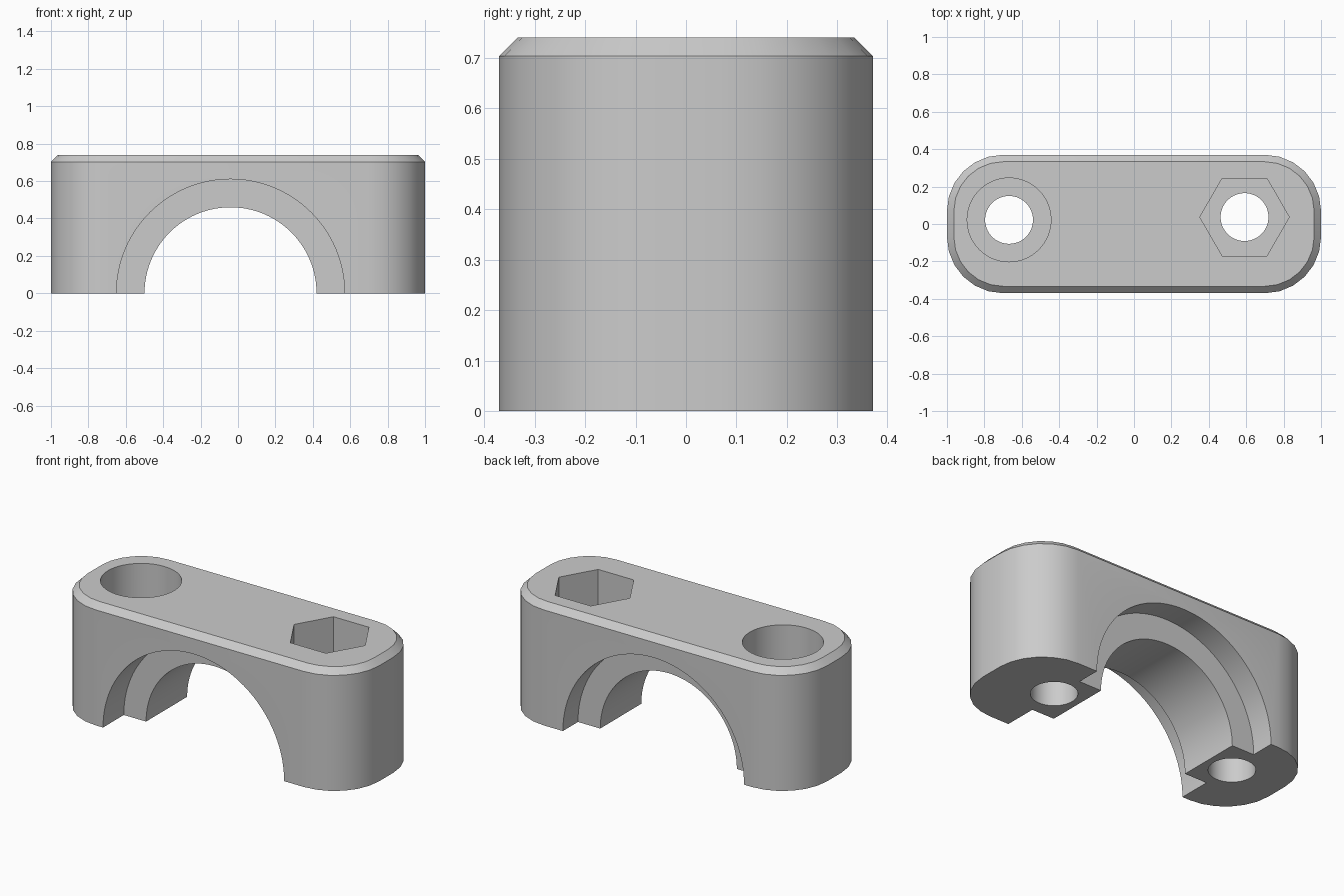
import bpy, bmesh, math

default = bpy.data.objects.get("Cube")
if default:
    bpy.data.objects.remove(default, do_unlink=True)

HEIGHT, HALF_X, HALF_Y = 0.74, 1.0, 0.37
CHAMFER, CORNER = 0.037, 0.3
ARCH_X = -0.04
SEAT_Z = 0.48

grey = bpy.data.materials.new("plain grey")
grey.use_nodes = True
colour = (0.6, 0.6, 0.6, 1)
grey.diffuse_color = colour
grey.node_tree.nodes["Principled BSDF"].inputs["Base Color"].default_value = colour


def outline(inset, steps=6):
    """Rounded rectangle, pulled in by inset."""
    r = CORNER - inset
    points = []
    for quarter, (sx, sy) in enumerate([(1, 1), (-1, 1), (-1, -1), (1, -1)]):
        for i in range(steps + 1):
            a = math.pi / 2 * (quarter + i / steps)
            points.append((sx * (HALF_X - CORNER) + r * math.cos(a),
                           sy * (HALF_Y - CORNER) + r * math.sin(a)))
    return points


def make_body():
    """Stack three outlines: base, chamfer start, top."""
    bm = bmesh.new()
    rings = [[bm.verts.new((x, y, z)) for x, y in outline(inset)]
             for z, inset in ((0, 0), (HEIGHT - CHAMFER, 0), (HEIGHT, CHAMFER))]
    n = len(rings[0])
    for low, high in zip(rings, rings[1:]):
        for i in range(n):
            j = (i + 1) % n
            bm.faces.new((low[i], low[j], high[j], high[i]))
    bm.faces.new(rings[0][::-1])
    bm.faces.new(rings[-1])
    mesh = bpy.data.meshes.new("clamp_body")
    bm.to_mesh(mesh)
    bm.free()
    mesh.materials.append(grey)
    obj = bpy.data.objects.new("clamp_body", mesh)
    bpy.context.collection.objects.link(obj)
    return obj


def cut(body, radius, start, end, sides=64, spin=0.0):
    """Remove a prism running from start to end along y or z."""
    along_y = start[1] != end[1]
    middle = [(a + b) / 2 for a, b in zip(start, end)]
    bpy.ops.mesh.primitive_cylinder_add(
        vertices=sides, radius=radius, depth=math.dist(start, end),
        location=middle, rotation=(math.pi / 2 if along_y else 0, 0, spin))
    cutter = bpy.context.object
    cutter.data.materials.append(grey)
    mod = body.modifiers.new("cut", "BOOLEAN")
    mod.operation, mod.solver, mod.object = "DIFFERENCE", "EXACT", cutter
    bpy.ops.object.select_all(action="DESELECT")
    bpy.context.view_layer.objects.active = body
    body.select_set(True)
    bpy.ops.object.modifier_apply(modifier=mod.name)
    bpy.data.objects.remove(cutter, do_unlink=True)


body = make_body()

# Arch through the block, with a wider step at the front and back
cut(body, 0.46, (ARCH_X, -0.6, 0), (ARCH_X, 0.6, 0), sides=96)
cut(body, 0.61, (ARCH_X, -0.6, 0), (ARCH_X, -0.17, 0), sides=96)
cut(body, 0.61, (ARCH_X, 0.225, 0), (ARCH_X, 0.6, 0), sides=96)

# Bolt holes: round head recess on one side, hexagonal nut recess on the other
for x, y, radius, sides, spin in ((-0.668, 0.022, 0.224, 64, 0),
                                  (0.591, 0.037, 0.239, 6, math.pi / 6)):
    cut(body, 0.128, (x, y, -0.2), (x, y, 1))
    cut(body, radius, (x, y, SEAT_Z), (x, y, 1), sides, spin)

bpy.ops.object.shade_smooth_by_angle(angle=math.radians(30))
